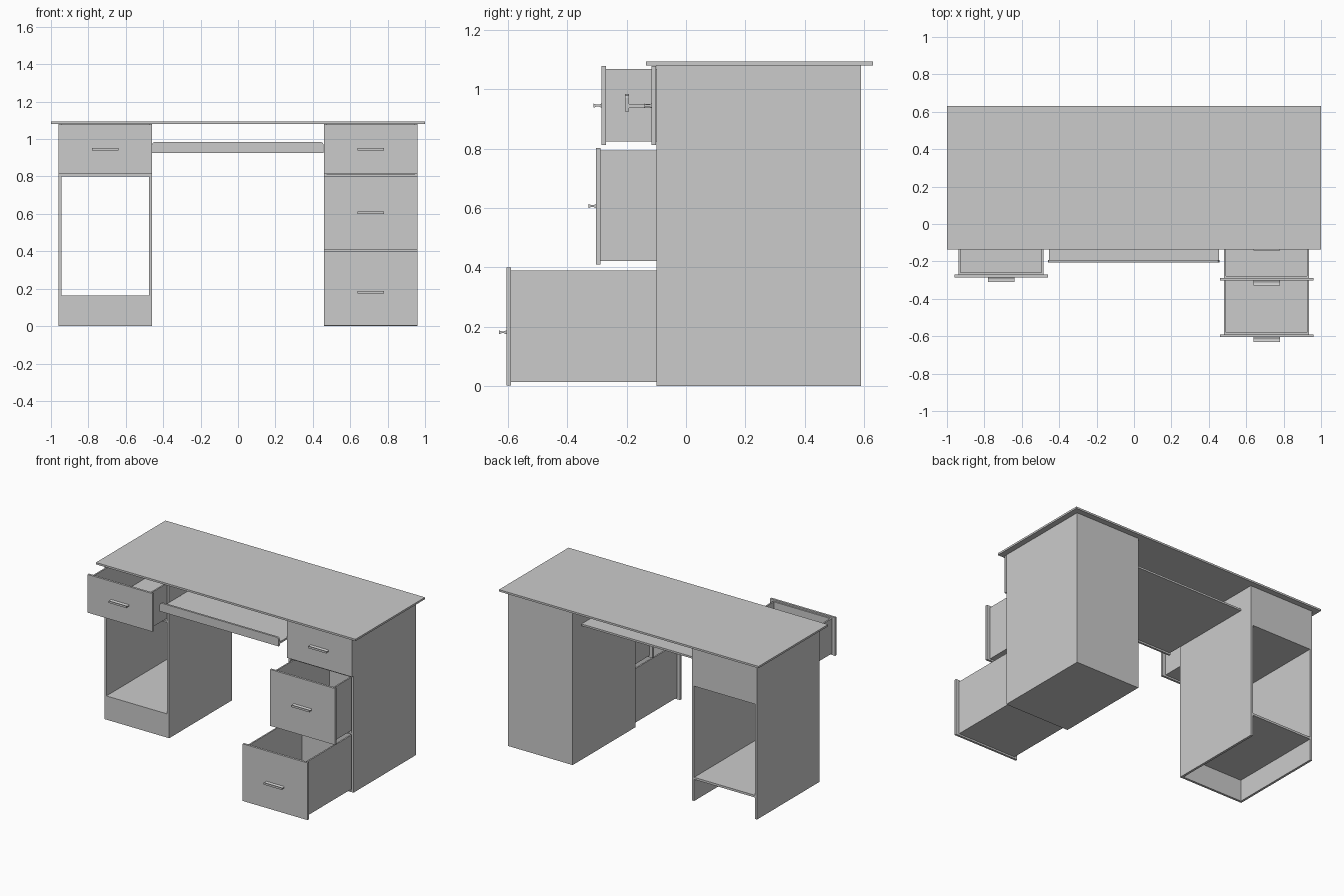
import bpy, bmesh
from mathutils import Vector

if "Cube" in bpy.data.objects:
    bpy.data.objects.remove(bpy.data.objects["Cube"])


def make(name, boxes):
    """One object made of boxes given as (x0, x1, y0, y1, z0, z1)."""
    bm = bmesh.new()
    for x0, x1, y0, y1, z0, z1 in boxes:
        verts = bmesh.ops.create_cube(bm, size=1)["verts"]
        for v in verts:
            v.co = Vector((x1 if v.co.x > 0 else x0,
                           y1 if v.co.y > 0 else y0,
                           z1 if v.co.z > 0 else z0))
    return finish(name, bm)


def prism(name, profile, direction):
    """Extrude a closed profile along a direction."""
    bm = bmesh.new()
    face = bm.faces.new([bm.verts.new(p) for p in profile])
    new = bmesh.ops.extrude_face_region(bm, geom=[face])["geom"]
    bmesh.ops.translate(bm, vec=direction,
                        verts=[g for g in new if isinstance(g, bmesh.types.BMVert)])
    bmesh.ops.recalc_face_normals(bm, faces=bm.faces)
    return finish(name, bm)


def finish(name, bm):
    mesh = bpy.data.meshes.new(name)
    bm.to_mesh(mesh)
    bm.free()
    ob = bpy.data.objects.new(name, mesh)
    bpy.context.collection.objects.link(ob)
    return ob


T = 0.016            # panel thickness
Y0, Y1 = -0.10, 0.59  # cabinet depth
H = 1.08             # cabinet height


def drawer(name, x0, front, z0, z1):
    """Open drawer box with front board and hourglass pull; front = y of its face."""
    x1, back, w = x0 + 0.50, front + 0.615, 0.01
    y = front + 0.015
    a, b, lo, hi = x0 + 0.022, x1 - 0.025, z0 + 0.012, z1 - 0.01
    make(name + "_front", [(x0, x1, front, y, z0, z1)])
    make(name + "_box", [
        (a, b, y, back, lo, lo + w),
        (a, a + w, y, back, lo + w, hi),
        (b - w, b, y, back, lo + w, hi),
        (a + w, b - w, back - w, back, lo + w, hi),
        (a + w, b - w, y, y + w, lo + w, hi)])
    # handle
    z, xm = (z0 + z1) / 2, (x0 + x1) / 2 - 0.07 + 0.0
    pts = [(0, -.007), (-.009, -.003), (-.016, -.003), (-.026, -.007),
           (-.026, .007), (-.016, .003), (-.009, .003), (0, .007)]
    z -= 0.0 if z1 > 1 else 0.02 if z0 < 0.1 else 0.0
    prism(name + "_handle", [(xm, front + p, z + q) for p, q in pts], (0.14, 0, 0))


# desk top
make("desk_top", [(-1, 1, -0.135, 0.63, H, 1.093)])

# right cabinet: closed carcass with drawer dividers
make("right_cabinet", [
    (0.46, 0.46 + T, Y0, Y1, 0, H),
    (0.96 - T, 0.96, Y0, Y1, 0, H),
    (0.46 + T, 0.96 - T, Y1 - T, Y1, 0, H),
    (0.46 + T, 0.96 - T, Y0, Y1 - T, 0, 0.01),
    (0.46 + T, 0.96 - T, Y0, Y1 - T, 0.40, 0.41),
    (0.46 + T, 0.96 - T, Y0, Y1 - T, 0.80, 0.81)])

# left cabinet: drawer bay above an open-through compartment
make("left_cabinet", [
    (-0.96, -0.96 + T, Y0, Y1, 0, H),
    (-0.46 - T, -0.46, Y0, Y1, 0, H),
    (-0.96 + T, -0.46 - T, Y0, Y1 - T, 0.80, 0.812),
    (-0.96 + T, -0.46 - T, Y1 - T, Y1, 0.80, H),
    (-0.96 + T, -0.46 - T, Y0 + T, Y1, 0.15, 0.165)])
make("left_kick_board", [(-0.96 + T, -0.46 - T, Y0, Y0 + T, 0, 0.165)])

# drawers, pulled out by different amounts
drawer("left_drawer", -0.96, -0.285, 0.812, 1.078)
drawer("right_top_drawer", 0.46, -0.116, 0.812, 1.078)
drawer("right_middle_drawer", 0.46, -0.303, 0.41, 0.803)
drawer("right_bottom_drawer", 0.46, -0.605, 0.002, 0.40)

# sliding keyboard tray with a clipped-corner front
make("keyboard_tray", [(-0.455, 0.455, -0.192, 0.50, 0.937, 0.950)])
outline = [(-.46, .925), (.457, .925), (.457, .970), (.453, .980), (.443, .985),
           (-.446, .985), (-.456, .980), (-.46, .970)]
prism("keyboard_tray_front", [(x, -0.206, z) for x, z in outline], (0, 0.014, 0))
